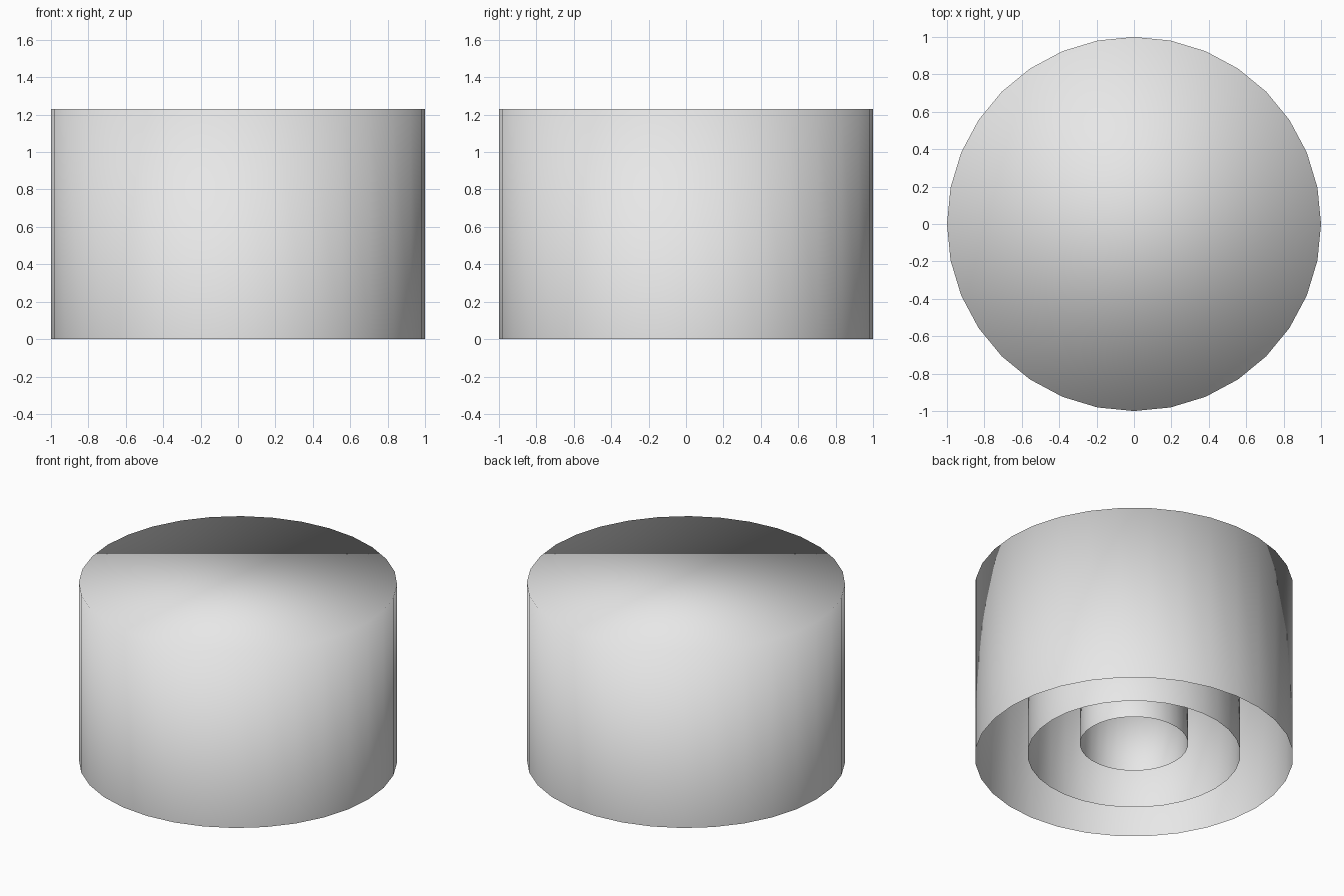
import bpy
import bmesh

if "Cube" in bpy.data.objects:
    bpy.data.objects.remove(bpy.data.objects["Cube"], do_unlink=True)

# One plain grey for every part
grey = bpy.data.materials.new("light_grey")
grey.use_nodes = True
colour = (0.8, 0.8, 0.8, 1.0)
grey.diffuse_color = colour
grey.node_tree.nodes["Principled BSDF"].inputs["Base Color"].default_value = colour

SIDES = 32
HEIGHT = 1.23


def open_drum(name, radius, bottom, height):
    """Thin drum with a closed top and an open bottom, smooth all over."""
    bm = bmesh.new()
    bmesh.ops.create_cone(bm, cap_ends=True, segments=SIDES,
                          radius1=radius, radius2=radius, depth=height)
    bmesh.ops.translate(bm, verts=bm.verts, vec=(0, 0, bottom + height / 2))
    underside = [f for f in bm.faces if f.normal.z < -0.9]
    bmesh.ops.delete(bm, geom=underside, context='FACES_ONLY')
    for face in bm.faces:
        face.smooth = True
    mesh = bpy.data.meshes.new(name)
    bm.to_mesh(mesh)
    bm.free()
    mesh.materials.append(grey)
    obj = bpy.data.objects.new(name, mesh)
    bpy.context.collection.objects.link(obj)
    return obj


# Three nested drums, each smaller one raised slightly inside the next
for name, radius, bottom in (("outer_drum", 1.0, 0.0),
                             ("middle_drum", 0.67, 0.02),
                             ("inner_drum", 0.34, 0.095)):
    open_drum(name, radius, bottom, HEIGHT * radius)
